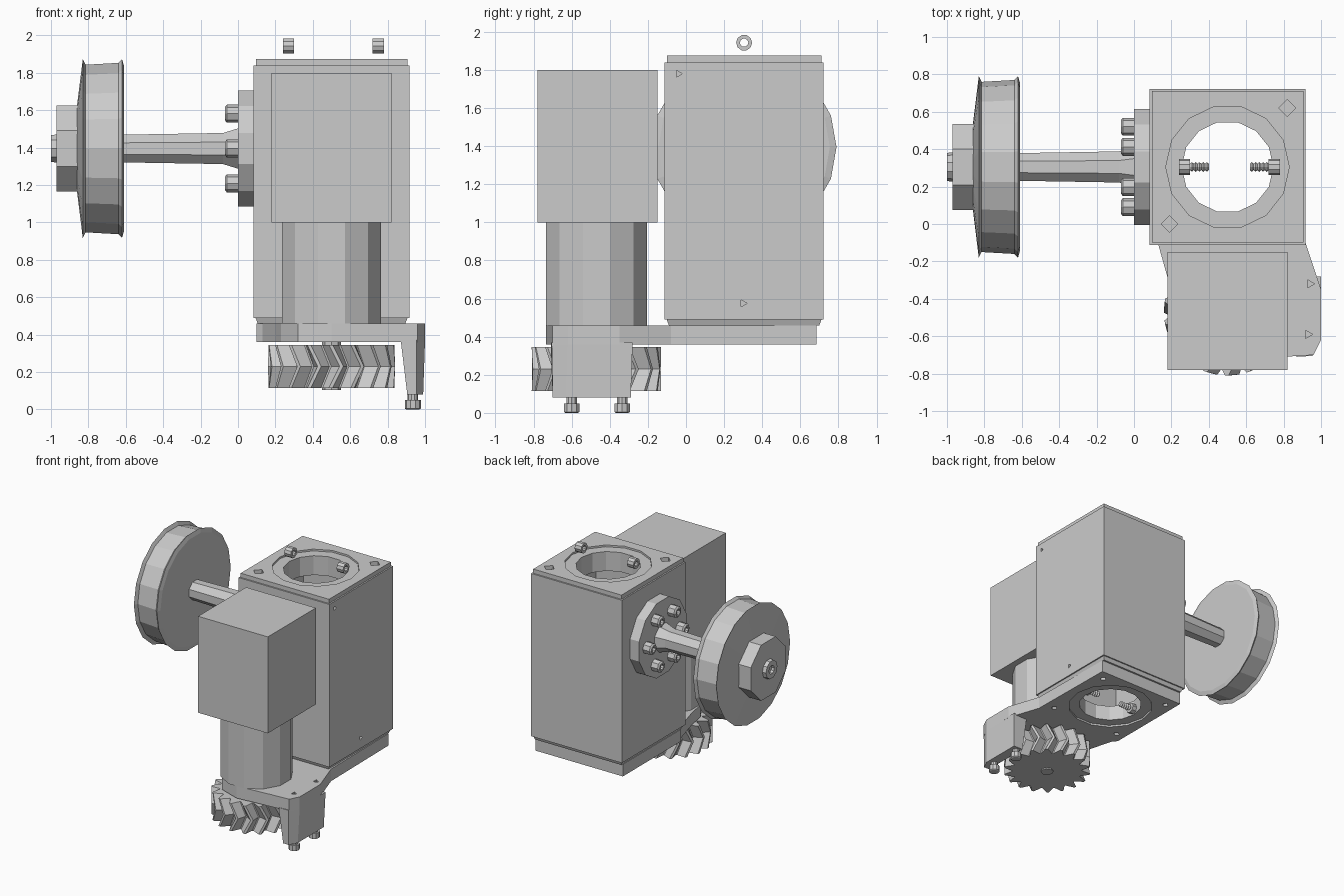
import bpy, bmesh
from math import pi, cos, sin, sqrt

if "Cube" in bpy.data.objects:
    bpy.data.objects.remove(bpy.data.objects["Cube"])

CX, CY = 0.5, 0.305          # housing bore axis
GX, GY = 0.5, -0.47          # motor and gear axis
WZ = 1.395                   # wheel axle height
R2 = sqrt(2)


def finish(name, bm):
    bmesh.ops.recalc_face_normals(bm, faces=bm.faces)
    me = bpy.data.meshes.new(name)
    bm.to_mesh(me)
    bm.free()
    ob = bpy.data.objects.new(name, me)
    bpy.context.collection.objects.link(ob)
    return ob


def loft(name, rings, closed=False):
    """Skin a list of equal-length point rings; cap the ends or join them."""
    bm = bmesh.new()
    vs = [[bm.verts.new(p) for p in ring] for ring in rings]
    n = len(vs[0])
    pairs = list(zip(vs, vs[1:])) + ([(vs[-1], vs[0])] if closed else [])
    for a, b in pairs:
        for i in range(n):
            j = (i + 1) % n
            bm.faces.new((a[i], a[j], b[j], b[i]))
    if not closed:
        bm.faces.new(vs[0])
        bm.faces.new(vs[-1])
    return finish(name, bm)


def lathe(name, prof, centre, axis='Z', sides=12, closed=False, phase=0.0):
    """Revolve (position, radius) pairs; centre is the pair of off-axis coordinates."""
    rings = []
    for t, r in prof:
        ring = []
        for i in range(sides):
            a = phase + 2 * pi * i / sides
            u, v = centre[0] + r * cos(a), centre[1] + r * sin(a)
            ring.append((t, u, v) if axis == 'X' else (u, v, t))
        rings.append(ring)
    return loft(name, rings, closed)


def prism(name, outline, z0, z1):
    return loft(name, [[(x, y, z) for x, y in outline] for z in (z0, z1)])


def box(name, x0, x1, y0, y1, z0, z1):
    return prism(name, [(x0, y0), (x1, y0), (x1, y1), (x0, y1)], z0, z1)


def cut(cutter, *targets):
    cutter.hide_render = True
    cutter.display_type = 'WIRE'
    for ob in targets:
        m = ob.modifiers.new(cutter.name, 'BOOLEAN')
        m.operation, m.object, m.solver = 'DIFFERENCE', cutter, 'EXACT'


# Housing: hollow square tube with a lid at each end
housing = lathe("housing", [(0.49, 0.417 * R2), (1.84, 0.417 * R2),
                            (1.84, 0.37 * R2), (0.49, 0.37 * R2)],
                (CX, CY), sides=4, closed=True, phase=pi / 4)
top_lid = lathe("top_lid", [(1.83, 0.405 * R2), (1.875, 0.405 * R2)],
                (CX, CY), sides=4, phase=pi / 4)
bottom_lid = lathe("bottom_lid", [(0.46, 0.395 * R2), (0.50, 0.41 * R2)],
                   (CX, CY), sides=4, phase=pi / 4)

# Bracket plate reaching forward under the motor
bracket = prism("bracket_plate", [
    (0.10, 0.685), (0.90, 0.685), (0.91, -0.08), (1.0, -0.35), (1.0, -0.62),
    (0.96, -0.70), (0.80, -0.71), (0.50, -0.735), (0.32, -0.67), (0.23, -0.52),
    (0.20, -0.36), (0.13, -0.11), (0.10, -0.08)], 0.36, 0.46)

# Bore and screw holes
cut(lathe("bore_cutter", [(0.3, 0.33), (1.95, 0.33)], (CX, CY), sides=14),
    top_lid, bottom_lid, bracket)
for i, (x, y) in enumerate([(0.82, 0.62), (0.19, 0.0)]):
    cut(lathe(f"lid_hole_cutter_{i}", [(1.845, 0.045), (1.95, 0.045)], (x, y), sides=4), top_lid)
for i, (x, y) in enumerate([(0.82, 0.60), (0.18, 0.60), (0.18, 0.0), (0.82, 0.0)]):
    cut(lathe(f"bracket_hole_cutter_{i}", [(0.3, 0.025), (0.40, 0.025)], (x, y), sides=4), bracket)
for i, (x, y) in enumerate([(0.94, -0.32), (0.93, -0.59)]):
    cut(lathe(f"leg_hole_cutter_{i}", [(0.42, 0.025), (0.5, 0.025)], (x, y), sides=3), bracket)
for i, (y, z) in enumerate([(-0.04, 1.78), (0.30, 0.575)]):
    cut(lathe(f"side_hole_cutter_{i}", [(0.89, 0.02), (0.95, 0.02)], (y, z), 'X', 3), housing)

# Bearing rings inside both ends of the bore
for name, z0, z1 in (("top_bearing", 1.70, 1.86), ("bottom_bearing", 0.375, 0.50)):
    lathe(name, [(z0, 0.33), (z1, 0.33), (z1, 0.245), (z0, 0.245)],
          (CX, CY), sides=14, closed=True)

# Collar screws: socket heads above, threaded set screws in the bottom bearing
for side, s in (("left", 1), ("right", -1)):
    X = lambda d: CX + 0.01 - s * d
    lathe(f"{side}_screw_head", [(X(0.27), 0.042), (X(0.21), 0.042), (X(0.21), 0.022),
                                 (X(0.27), 0.022)], (CY, 1.943), 'X', 10, closed=True)
    thread = [(X(0.21 - 0.01 * k), 0.026 if k % 2 else 0.017) for k in range(11)]
    lathe(f"{side}_set_screw", [(X(0.27), 0.042), (X(0.21), 0.042)] + thread,
          (CY, 0.42), 'X', 8)

# Motor
box("motor_box", 0.18, 0.82, -0.78, -0.15, 1.0, 1.8)
lathe("motor_cylinder", [(0.46, 0.275), (1.0, 0.275)], (GX, GY), sides=12, phase=pi / 12)

# Herringbone gear on its shaft
TEETH = 18
rings = []
for z, twist in ((0.115, 0), (0.23, 0.17), (0.345, 0)):
    ring = []
    for i in range(TEETH):
        for f, r in ((0.0, 0.275), (0.38, 0.34), (0.55, 0.34), (0.9, 0.275)):
            a = twist + 2 * pi * (i + f) / TEETH
            ring.append((GX + r * cos(a), GY + r * sin(a), z))
    rings.append(ring)
loft("herringbone_gear", rings)
lathe("gear_shaft", [(0.105, 0.05), (0.37, 0.05)], (GX, GY), sides=8)

# Bracket leg with its two foot bolts
loft("bracket_leg", [
    [(0.905, -0.70, 0.08), (0.955, -0.70, 0.08), (0.99, -0.63, 0.08), (0.99, -0.29, 0.08), (0.905, -0.29, 0.08)],
    [(0.87, -0.71, 0.37), (0.955, -0.705, 0.37), (1.0, -0.62, 0.37), (1.0, -0.28, 0.37), (0.87, -0.28, 0.37)]])
for i, y in enumerate((-0.60, -0.335)):
    lathe(f"foot_bolt_{i}", [(0.0, 0.035), (0.005, 0.043), (0.05, 0.043), (0.05, 0.028), (0.1, 0.028)],
          (0.935, y), sides=10)

# Axle flange with a ring of six bolts
AX = (CY, WZ)
lathe("axle_flange", [(0.0, 0.32), (0.09, 0.32)], AX, 'X', 12, phase=pi / 12)
for i in range(6):
    a = i * pi / 3
    c = (CY + 0.215 * cos(a), WZ + 0.215 * sin(a))
    lathe(f"flange_bolt_{i}", [(0.01, 0.048), (-0.06, 0.048), (-0.07, 0.035),
                               (-0.07, 0.022), (-0.04, 0.022)], c, 'X', 8)

# Axle, wheel, hub and end bolt
lathe("axle", [(-0.62, 0.08), (-0.08, 0.09), (0.01, 0.12)], AX, 'X', 8, phase=pi / 8)
lathe("wheel", [(-0.86, 0.24), (-0.83, 0.485), (-0.815, 0.455), (-0.64, 0.465),
                (-0.62, 0.485), (-0.61, 0.45)], AX, 'X', 18)
lathe("wheel_hub", [(-0.97, 0.25), (-0.85, 0.25)], AX, 'X', 8, phase=pi / 8)
lathe("hub_bolt", [(-0.96, 0.08), (-1.0, 0.075), (-1.0, 0.035), (-0.975, 0.035)], AX, 'X', 10)
